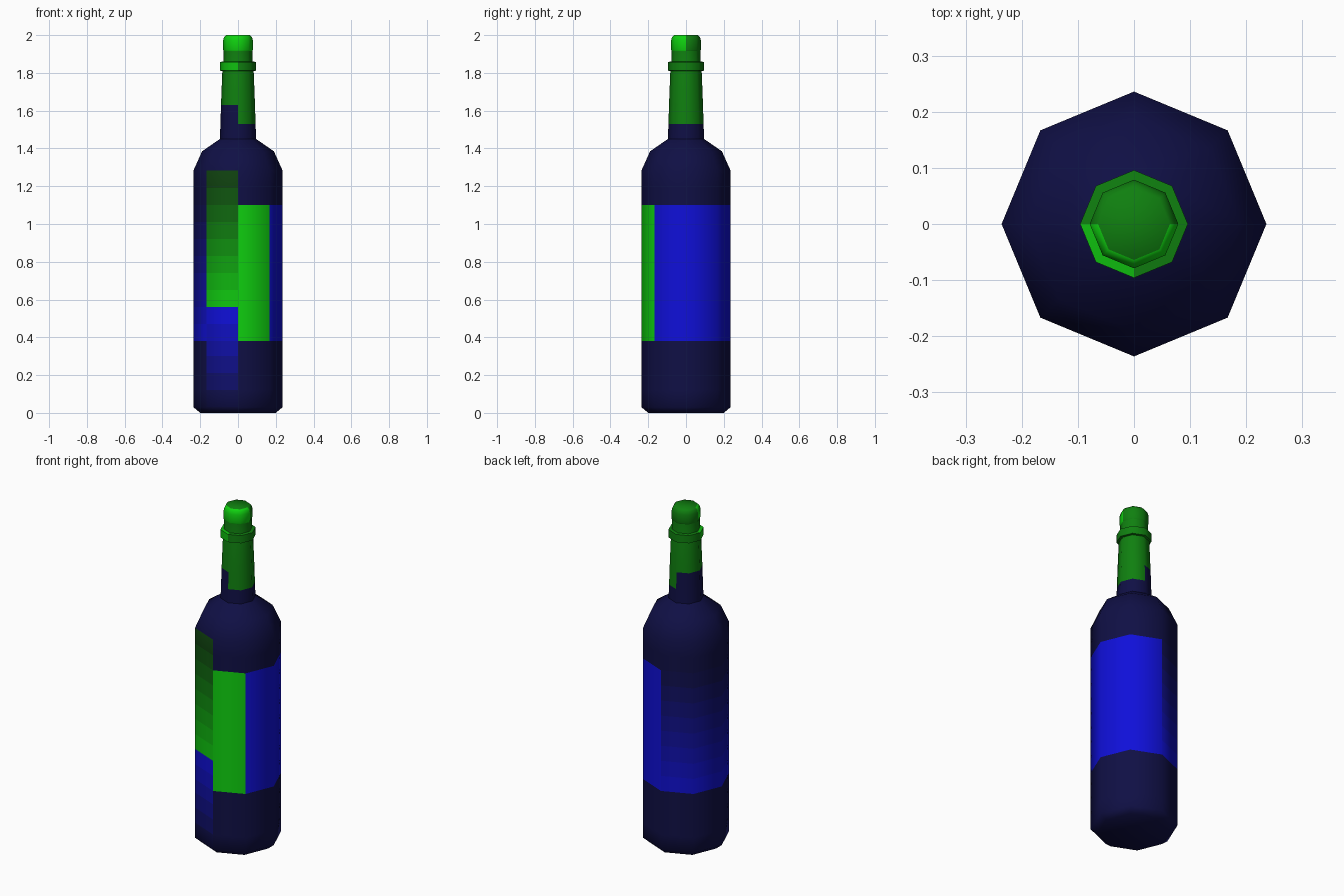
import bpy, bmesh, math

if "Cube" in bpy.data.objects:
    bpy.data.objects.remove(bpy.data.objects["Cube"])

SIDES = 8


def linear(c):
    return c / 12.92 if c <= 0.04045 else ((c + 0.055) / 1.055) ** 2.4


def mix(a, b, t):
    t = max(0.0, min(1.0, t))
    return tuple(round(p + (q - p) * t, 3) for p, q in zip(a, b))


NAVY = (0.06, 0.06, 0.27)
BLUE = (0.06, 0.06, 0.85)
GREEN = (0.06, 0.82, 0.06)
FOIL = (0.06, 0.50, 0.06)
DARK_GREEN = (0.06, 0.22, 0.06)


def lathe(name, profile, colour, cap_bottom=False, cap_top=False):
    """Revolve (radius, z) points into an octagonal part; colour(z, sector) paints it."""
    bm = bmesh.new()
    me = bpy.data.meshes.new(name)
    slots = {}

    def paint(face, z, sector):
        c = colour(z, sector)
        if c not in slots:
            slots[c] = len(slots)
            mat = bpy.data.materials.new(name + "_paint")
            mat.diffuse_color = (*map(linear, c), 1)
            mat.use_nodes = True
            mat.node_tree.nodes["Principled BSDF"].inputs["Base Color"].default_value = mat.diffuse_color
            me.materials.append(mat)
        face.material_index = slots[c]

    rings = []
    for r, z in profile:
        rings.append([bm.verts.new((r * math.cos(2 * math.pi * i / SIDES),
                                    r * math.sin(2 * math.pi * i / SIDES), z))
                      for i in range(SIDES)])
    for k in range(len(rings) - 1):
        a, b = rings[k], rings[k + 1]
        for i in range(SIDES):
            j = (i + 1) % SIDES
            face = bm.faces.new((a[i], a[j], b[j], b[i]))
            paint(face, (profile[k][1] + profile[k + 1][1]) / 2, i)
    if cap_bottom:
        paint(bm.faces.new(rings[0][::-1]), profile[0][1], 0)
    if cap_top:
        paint(bm.faces.new(rings[-1]), profile[-1][1], 0)
    bm.to_mesh(me)
    bm.free()
    ob = bpy.data.objects.new(name, me)
    bpy.context.collection.objects.link(ob)
    bpy.ops.object.select_all(action='DESELECT')
    ob.select_set(True)
    bpy.context.view_layer.objects.active = ob
    bpy.ops.object.shade_smooth_by_angle(angle=math.radians(48))
    return ob


# Sectors run anticlockwise from +x; sector 5 is front left, 6 is front right
def bottle_colour(z, s):
    if z > 1.45:                                   # foil round the neck
        return FOIL if z > (1.63 if 2 <= s <= 5 else 1.53) else NAVY
    if z > 1.283:
        return NAVY
    if s == 5:                                     # faded front-left panel
        if z > 0.56:
            return mix(GREEN, DARK_GREEN, (z - 0.56) / 0.72)
        return mix(NAVY, BLUE, (z - 0.05) / 0.45)
    if not 0.38 < z < 1.10:
        return NAVY
    if s == 6:                                     # front label
        return GREEN
    if s in (2, 3, 4):                             # label fading upwards
        return mix(BLUE, NAVY, (z - 0.38) / 0.72)
    return BLUE


# Glass bottle: chamfered base, straight body split into label bands, shoulder, neck
bands = [0.03, 0.12, 0.21, 0.30, 0.38, 0.47, 0.56, 0.65, 0.74, 0.83,
         0.92, 1.01, 1.10, 1.19, 1.283]
profile = [(0.20, 0.0)] + [(0.236, z) for z in bands]
profile += [(0.19, 1.385), (0.096, 1.45), (0.093, 1.53), (0.090, 1.63),
            (0.083, 1.81), (0.077, 1.86), (0.076, 1.915)]
lathe("bottle", profile, bottle_colour, cap_bottom=True)

# Raised collar below the mouth
lathe("neck_collar", [(0.083, 1.81), (0.096, 1.812), (0.096, 1.858), (0.077, 1.86)],
      lambda z, s: mix(FOIL, GREEN, 0.8) if s in (4, 5) else FOIL)

# Foil-covered stopper
lathe("stopper", [(0.076, 1.915), (0.079, 1.922), (0.079, 1.972), (0.074, 1.99), (0.064, 2.0)],
      lambda z, s: GREEN if s in (4, 5, 6, 7) and z < 1.999 else FOIL, cap_top=True)
